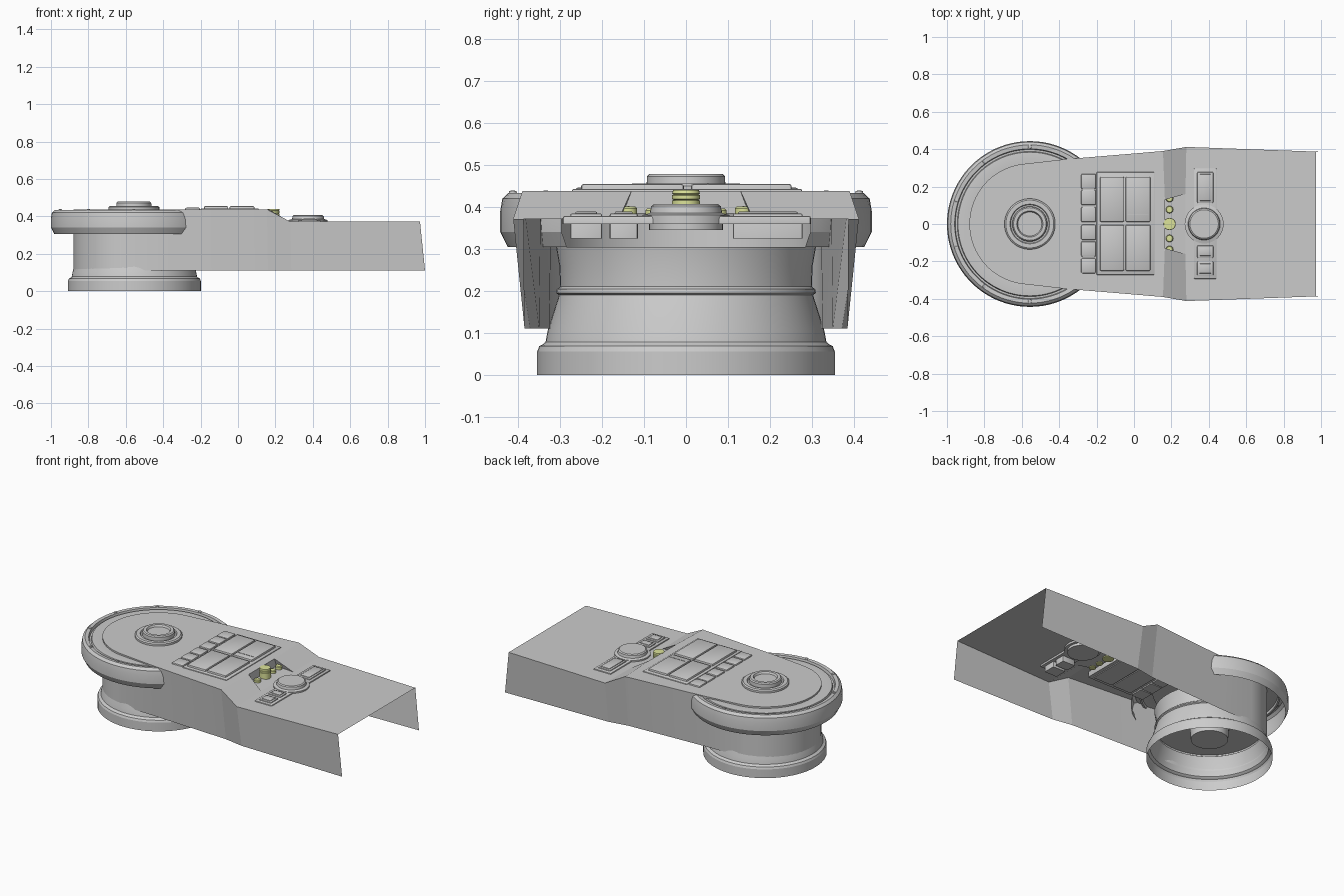
import bpy, bmesh
from math import cos, sin, pi, radians

if "Cube" in bpy.data.objects:
    bpy.data.objects.remove(bpy.data.objects["Cube"])

CX = -0.557  # centre of the round end


def finish(name, bm, angle=20, mat=None):
    me = bpy.data.meshes.new(name)
    bmesh.ops.recalc_face_normals(bm, faces=bm.faces)
    bm.to_mesh(me)
    bm.free()
    ob = bpy.data.objects.new(name, me)
    bpy.context.collection.objects.link(ob)
    if mat:
        me.materials.append(mat)
    bpy.ops.object.select_all(action='DESELECT')
    ob.select_set(True)
    bpy.context.view_layer.objects.active = ob
    bpy.ops.object.shade_smooth_by_angle(angle=radians(angle))
    return ob


def lathe(name, profile, x=CX, y=0, start=0, end=360, steps=64, mat=None):
    """Revolve (radius, z) points about a vertical axis at x, y."""
    bm = bmesh.new()
    rows = []
    for i in range(steps + 1):
        a = radians(start + (end - start) * i / steps)
        rows.append([bm.verts.new((x + r * cos(a), y + r * sin(a), z)) for r, z in profile])
    for p, q in zip(rows, rows[1:]):
        for j in range(len(profile) - 1):
            bm.faces.new((p[j], q[j], q[j + 1], p[j + 1]))
    bmesh.ops.remove_doubles(bm, verts=bm.verts, dist=1e-5)
    return finish(name, bm, 20 if steps > 30 else 35, mat)


def block(name, x0, x1, y0, y1, z0, z1, bevel=0.006):
    bm = bmesh.new()
    bmesh.ops.create_cube(bm, size=1)
    for v in bm.verts:
        v.co = ((x0 + x1) / 2 + v.co.x * (x1 - x0), (y0 + y1) / 2 + v.co.y * (y1 - y0),
                (z0 + z1) / 2 + v.co.z * (z1 - z0))
    edges = [e for e in bm.edges if max(v.co.z for v in e.verts) > z1 - 1e-6]
    bmesh.ops.bevel(bm, geom=edges, offset=bevel, segments=2, affect='EDGES', profile=0.5)
    return finish(name, bm, 30)


# Hull: open shell with rounded nose, tapered sides, stepped top and lamp recess
TOP, LOW, BOT = 0.438, 0.372, 0.11
half = []  # (x top, y top, z top, x bottom, y bottom)
for i in range(17):
    a = pi - (pi - radians(97)) * i / 16
    x, y = CX + 0.323 * cos(a), 0.323 * sin(a)
    half.append((x, y, TOP, x, y))
half += [(-0.37, 0.346, TOP, -0.37, 0.326), (0.155, 0.39, TOP, 0.16, 0.35),
         (0.28, 0.412, LOW, 0.285, 0.372), (0.973, 0.387, LOW, 1.0, 0.385)]
bm = bmesh.new()
sides, hole = {}, {}
for s in (1, -1):
    sides[s] = ([bm.verts.new((p[0], s * p[1], p[2])) for p in half],
                [bm.verts.new((p[3], s * p[4], BOT)) for p in half])
    t, b = sides[s]
    for i in range(len(half) - 1):
        bm.faces.new((t[i], t[i + 1], b[i + 1], b[i]))
    hole[s] = (bm.verts.new((0.165, s * 0.13, TOP)), bm.verts.new((0.275, s * 0.16, LOW)),
               bm.verts.new((0.165, s * 0.15, 0.384)))
L, R = sides[1][0], sides[-1][0]
bm.faces.new(L[:-2] + [hole[1][0], hole[-1][0]] + R[:-2][::-1])
for s in (1, -1):
    t = sides[s][0]
    bm.faces.new((t[-3], t[-2], hole[s][1], hole[s][0]))
    bm.faces.new(hole[s])  # recess side
bm.faces.new((L[-2], L[-1], R[-1], R[-2], hole[-1][1], hole[1][1]))
bm.faces.new((hole[1][0], hole[-1][0], hole[-1][2], hole[1][2]))  # recess back
bm.faces.new((hole[1][2], hole[-1][2], hole[-1][1], hole[1][1]))  # recess floor
bmesh.ops.remove_doubles(bm, verts=bm.verts, dist=1e-5)
finish("hull_shell", bm, 6)

# Round end: rim, base skirt with inner floor, hub
lathe("round_rim", [(0.32, 0.428), (0.355, 0.43), (0.384, 0.428), (0.388, 0.414), (0.398, 0.414),
                    (0.402, 0.432), (0.423, 0.434), (0.438, 0.42), (0.443, 0.39), (0.443, 0.34),
                    (0.425, 0.305)], start=42, end=318)
lathe("base_skirt", [(0.355, 0), (0.355, 0.055), (0.350, 0.068), (0.342, 0.072), (0.335, 0.078),
                     (0.33, 0.105), (0.303, 0.19), (0.31, 0.195), (0.308, 0.204), (0.3, 0.21),
                     (0.302, 0.26), (0.31, 0.305)], x=-0.554)
lathe("base_floor", [(0.304, 0.2), (0.11, 0.2), (0.105, 0.125), (0, 0.125)], x=-0.554)
lathe("hub_cap", [(0.136, 0.436), (0.136, 0.45), (0.128, 0.456),
                  (0.106, 0.456), (0.102, 0.45), (0.094, 0.45), (0.093, 0.473), (0.087, 0.479),
                  (0.07, 0.479), (0.064, 0.467), (0, 0.467)], steps=48)
for k in range(6):
    a = radians(90 + 36 * k)
    lathe(f"rim_rivet_{k}", [(0.01, 0.43), (0.009, 0.438), (0, 0.44)],
          CX + 0.413 * cos(a), 0.413 * sin(a), steps=12)

# Key column and four-part panel
for k, y in enumerate((-0.223, -0.134, -0.045, 0.051, 0.142, 0.227)):
    block(f"key_{k}", -0.283, -0.203, y - 0.041, y + 0.041, 0.40, 0.447, 0.008)
block("panel_frame", -0.2, 0.11, -0.272, 0.277, 0.405, 0.443, 0.004)
for x0, x1 in ((-0.182, -0.053), (-0.045, 0.088)):
    block("panel_pad_lower", x0, x1, -0.25, -0.005, 0.40, 0.455)
    block("panel_pad_upper", x0, x1, 0.012, 0.252, 0.40, 0.455)
block("panel_ridge", -0.035, 0.078, 0.05, 0.054, 0.45, 0.457, 0.001)

# Lower plate with dial and framed buttons
block("dial_plate", 0.32, 0.442, -0.294, 0.298, 0.360, 0.379, 0.006)
for y0, y1 in ((0.112, 0.278), (-0.182, -0.115), (-0.276, -0.2)):
    block("plate_button", 0.338, 0.424, y0, y1, 0.325, 0.385, 0.005)
    block("plate_button_face", 0.35, 0.412, y0 + 0.012, y1 - 0.012, 0.37, 0.389, 0.003)
lathe("dial", [(0, 0.345), (0.088, 0.345), (0.088, 0.36), (0.104, 0.36), (0.104, 0.381), (0.092, 0.384),
               (0.086, 0.386), (0.083, 0.402), (0.076, 0.407), (0, 0.407)], 0.375, steps=48)

# Lamps in the recess
lamp = bpy.data.materials.new("lamp_yellow")
lamp.diffuse_color = (0.72, 0.77, 0.32, 1)
lamp.use_nodes = True
lamp.node_tree.nodes["Principled BSDF"].inputs["Base Color"].default_value = lamp.diffuse_color
lathe("lamp_centre", [(0, 0.372), (0.033, 0.372), (0.033, 0.415), (0.029, 0.417), (0.033, 0.419),
                      (0.033, 0.428), (0.029, 0.43), (0.033, 0.432), (0.031, 0.44), (0, 0.441)],
      0.19, steps=32, mat=lamp)
for y, z in ((0.077, 0.385), (0.137, 0.39)):
    for s in (1, -1):
        lathe("lamp_small", [(0, 0.374), (0.02, 0.374), (0.02, z + 0.007), (0.016, z + 0.011), (0, z + 0.012)],
              0.19, s * y, steps=24, mat=lamp)
